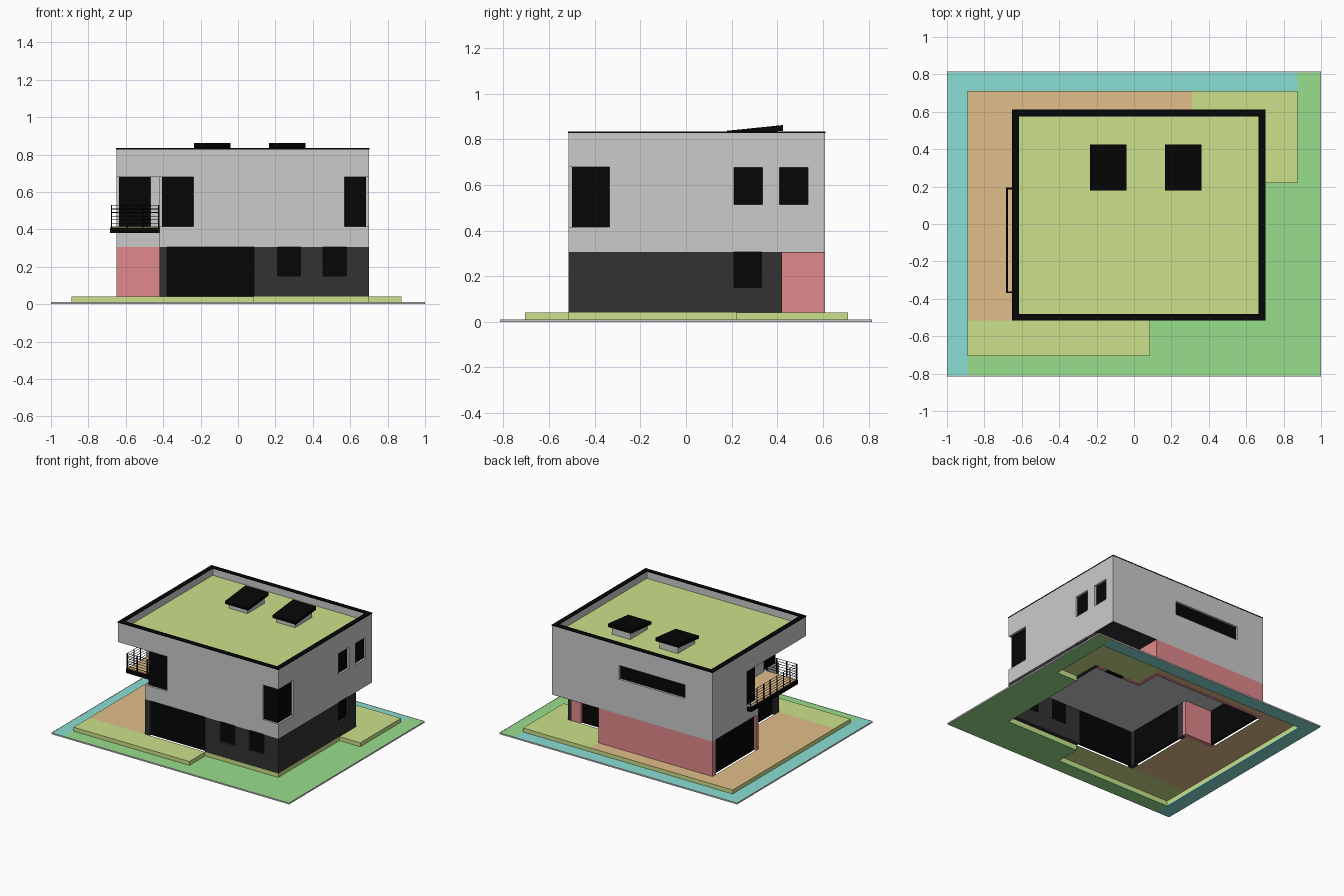
import bpy, bmesh
from mathutils import Vector

if "Cube" in bpy.data.objects:
    bpy.data.objects.remove(bpy.data.objects["Cube"])


def mat(name, r, g, b):
    m = bpy.data.materials.new(name)
    m.diffuse_color = [(c / 255) ** 2.2 for c in (r, g, b)] + [1]
    m.use_nodes = True
    m.node_tree.nodes["Principled BSDF"].inputs["Base Color"].default_value = m.diffuse_color
    return m


LAWN = mat("lawn", 150, 222, 138)
SEDUM = mat("sedum", 202, 224, 136)
WOOD = mat("wood", 224, 188, 136)
WATER = mat("water", 136, 222, 212)
PINK = mat("pink", 224, 136, 138)
DARK = mat("dark", 54, 54, 54)
BLACK = mat("black", 14, 14, 14)


def finish(name, bm, m=None):
    bmesh.ops.recalc_face_normals(bm, faces=bm.faces)
    me = bpy.data.meshes.new(name)
    bm.to_mesh(me)
    bm.free()
    ob = bpy.data.objects.new(name, me)
    bpy.context.collection.objects.link(ob)
    if m:
        me.materials.append(m)
    return ob


def prism(name, pts, move, m=None):
    """Extrude a planar polygon by a vector; a None vector leaves a flat face."""
    bm = bmesh.new()
    f = bm.faces.new([bm.verts.new(p) for p in pts])
    if move:
        r = bmesh.ops.extrude_face_region(bm, geom=[f], use_keep_orig=True)
        vs = [g for g in r["geom"] if isinstance(g, bmesh.types.BMVert)]
        bmesh.ops.translate(bm, verts=vs, vec=Vector(move))
    else:
        f.normal_update()
        if f.normal.z < 0:
            f.normal_flip()
    return finish(name, bm, m)


def plate(name, pts, z0, z1, m=None):
    return prism(name, [(x, y, z0) for x, y in pts], (0, 0, z1 - z0), m)


def box(name, x0, x1, y0, y1, z0, z1, m=None):
    return plate(name, [(x0, y0), (x1, y0), (x1, y1), (x0, y1)], z0, z1, m)


def cut(ob, *b):
    c = box("cutter", *b)
    mod = ob.modifiers.new("cut", "BOOLEAN")
    mod.object, mod.operation, mod.solver = c, "DIFFERENCE", "EXACT"
    bpy.context.view_layer.objects.active = ob
    bpy.ops.object.modifier_apply(modifier=mod.name)
    bpy.data.objects.remove(c)


def window(ob, name, side, wall, a, b, z0, z1, depth=.03, inset=.016):
    """Recess in a wall whose outside faces side ('x' or 'y', sign), with a glass pane."""
    axis, s = side
    lo, hi = sorted((wall + s * .01, wall - s * depth))
    g0, g1 = sorted((wall - s * inset, wall - s * (depth + .002)))
    if axis == "x":
        cut(ob, lo, hi, a, b, z0, z1)
        box(name, g0, g1, a, b, z0, min(z1, .305) if z0 < .3 else z1, BLACK)
    else:
        cut(ob, a, b, lo, hi, z0, z1)
        box(name, a, b, g0, g1, z0, min(z1, .305) if z0 < .3 else z1, BLACK)


def frame(name, x0, x1, y0, y1, z0, z1, w, m=None):
    ob = box(name, x0, x1, y0, y1, z0, z1, m)
    cut(ob, x0 + w, x1 - w, y0 + w, y1 - w, z0 - .1, z1 + .1)


# Ground plates around the terrace
plate("pond", [(-.995, -.81), (-.89, -.81), (-.89, .71), (.875, .71), (.875, .81), (-.995, .81)],
      0, .01, WATER)
plate("lawn", [(-.89, -.81), (.995, -.81), (.995, .81), (.875, .81), (.875, .22), (.7, .22),
               (.7, -.515), (.085, -.515), (.085, -.705), (-.89, -.705)], 0, .01, LAWN)
frame("plot_edge", -1, 1, -.815, .815, 0, .011, .005)

# Terrace: open-bottomed tops plus a rim
T = .04
edge = [(-.89, -.705), (.085, -.705), (.085, -.515), (.7, -.515), (.7, .22), (.875, .22),
        (.875, .71), (-.89, .71)]
bm = bmesh.new()
for p, q in zip(edge, edge[1:] + edge[:1]):
    bm.faces.new([bm.verts.new(v) for v in ((*p, .01), (*q, .01), (*q, T), (*p, T))])
bmesh.ops.remove_doubles(bm, verts=bm.verts, dist=1e-4)
finish("terrace_rim", bm, SEDUM)
for name, m, pts in (
        ("wood_deck", WOOD, [(-.89, -.515), (-.42, -.515), (-.42, .06), (-.65, .06), (-.65, .61),
                             (.31, .61), (.31, .71), (-.89, .71)]),
        ("front_terrace", SEDUM, [(-.89, -.705), (.085, -.705), (.085, -.515), (-.89, -.515)]),
        ("back_terrace", SEDUM, [(.31, .71), (.31, .42), (.7, .42), (.7, .22), (.875, .22),
                                 (.875, .71)])):
    prism(name, [(x, y, T) for x, y in pts], None, m)

# Ground floor walls with their openings
H, t = .305, .03
front = box("front_wall", -.42, .7, -.515, -.515 + t, T, H, DARK)
right = box("right_wall", .7 - t, .7, -.515 + t, .42, T, H, DARK)
inner = box("inner_left_wall", -.42, -.42 + t, -.515 + t, .06, T, H, DARK)
box("return_wall", -.65 + t, -.42 + t, .06, .06 + t, T, H, PINK)
left = box("left_wall", -.65, -.65 + t, .06, .61 - t, T, H, PINK)
box("back_wall", -.65, .31, .61 - t, .61, T, H, PINK)
box("porch_side_wall", .31 - t, .31, .42 - t, .61 - t, T, H, PINK)
porch = box("porch_wall", .31, .7 - t, .42 - t, .42, T, H, PINK)
window(front, "front_sliding_door", ("y", -1), -.515, -.38, .085, T - .001, .32)
for x in (.21, .455):
    window(front, "front_window", ("y", -1), -.515, x, x + .125, .15, .32)
window(right, "right_window", ("x", 1), .7, .21, .33, .15, .32)
window(inner, "inner_left_door", ("x", -1), -.42, -.46, .01, T - .001, .32)
window(left, "left_sliding_door", ("x", -1), -.65, .09, .57, T - .001, .32)
window(porch, "porch_door", ("y", 1), .42, .44, .59, T - .001, .32)

# Upper floor block: roof pocket, corner loggia, then windows
up = box("upper_floor", -.65, .7, -.515, .61, H, .83)
cut(up, -.615, .665, -.48, .575, .775, .9)
cut(up, -.7, -.42, -.6, .06, .2, .68)
Z0, Z1, d = .415, .68, .015
# corner windows wrap two faces: (cut extents, glass extents)
for name, c, g in (
        ("right_corner_window", (.57, .72, -.53, -.335), (.57, .7 - d, -.515 + d, -.335)),
        ("loggia_corner_window", (-.43, -.238, -.53, -.335), (-.42 + d, -.238, -.515 + d, -.335)),
        ("left_corner_window", (-.67, -.467, .05, .195), (-.65 + d, -.467, .06 + d, .195))):
    cut(up, *c, Z0, Z1 - .001)
    box(name, *g, Z0, Z1 - .001, BLACK)
for y in (.21, .41):
    window(up, "upper_right_window", ("x", 1), .7, y, y + .125, .515, .675)
window(up, "upper_back_window", ("y", 1), .61, -.42, .135, .57, .675)
frame("roof_coping", -.652, .702, -.517, .612, .828, .834, .037, BLACK)
box("green_roof", -.615, .665, -.48, .575, .77, .78, SEDUM)
box("porch_ceiling", .31, .7, .42, .61, H - .002, H, DARK)

# Tilted skylights on curbs
for x in (-.235, .165):
    def slope(name, x0, x1, yz, m=None):
        prism(name, [(x0, y, z) for y, z in yz], (x1 - x0, 0, 0), m)
    slope("skylight_curb", x + .02, x + .175,
          [(.2, .775), (.405, .775), (.405, .84), (.2, .822)])
    slope("skylight", x, x + .195, [(.18, .815), (.425, .837), (.425, .862), (.18, .837)], BLACK)

# Balcony slab, wood floor, railing
plan = [(-.685, -.37), (-.42, -.37), (-.42, .06), (-.65, .06), (-.65, .195), (-.685, .195)]
plate("balcony_slab", plan, .38, .41, BLACK)
plate("balcony_floor", [(-.675, -.36), (-.42, -.36), (-.42, .06), (-.65, .06), (-.65, .185),
                        (-.675, .185)], .41, .415, WOOD)
path = [(-.65, .19), (-.676, .19), (-.676, -.365), (-.424, -.365)]
cu = bpy.data.curves.new("balcony_rails", "CURVE")
cu.dimensions, cu.bevel_depth, cu.bevel_resolution = "3D", .002, 0
for i in range(6):
    sp = cu.splines.new("POLY")
    sp.points.add(len(path) - 1)
    for pt, (x, y) in zip(sp.points, path):
        pt.co = (x, y, .432 + i * .0193, 1)
cu.materials.append(BLACK)
bpy.context.collection.objects.link(bpy.data.objects.new("balcony_rails", cu))
posts = [(-.676, .19 - i * .0793) for i in range(8)] + [(-.592, -.365), (-.508, -.365), (-.424, -.365)]
for x, y in posts:
    box("balcony_post", x - .003, x + .003, y - .003, y + .003, .41, .531, BLACK)
